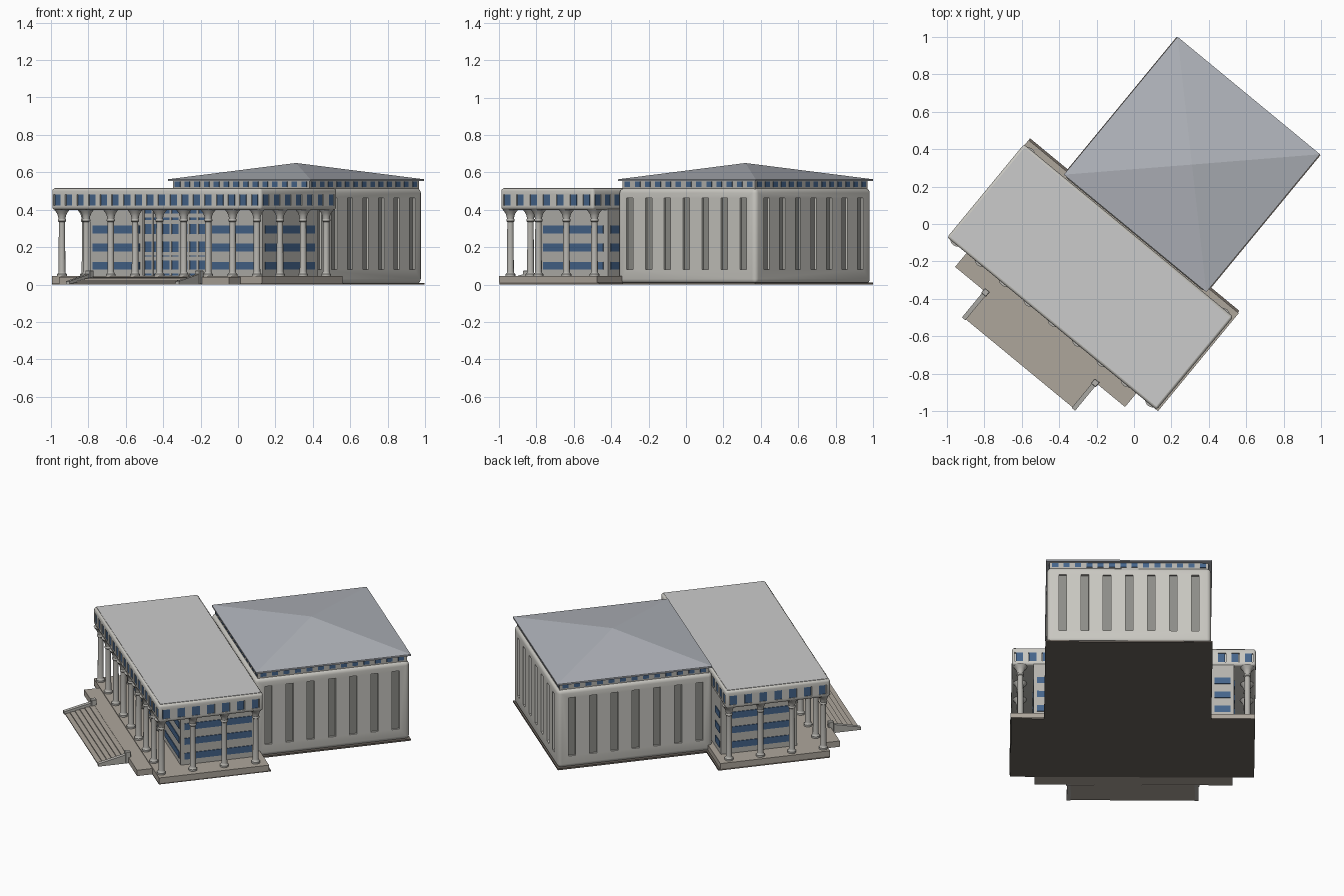
import bpy, bmesh, math
from mathutils import Matrix, Vector

if "Cube" in bpy.data.objects:
    bpy.data.objects.remove(bpy.data.objects["Cube"])

# Built in the building's own axes (u along the front, v front to back), then turned
TURN = Matrix.Rotation(math.radians(-39.5), 4, 'Z')


def material(name, r, g, b):
    m = bpy.data.materials.new(name)
    m.diffuse_color = (r, g, b, 1)
    m.use_nodes = True
    m.node_tree.nodes["Principled BSDF"].inputs["Base Color"].default_value = m.diffuse_color
    return m


STONE = material("light_stone", .58, .57, .53)
WALL = material("wall_grey", .46, .45, .42)
SLIT = material("slit_grey", .27, .27, .25)
ROOF = material("flat_roof", .52, .54, .53)
HIP = material("hip_roof", .44, .46, .50)
PAVE = material("paving", .42, .38, .33)
BASE = material("base_dark", .15, .13, .11)
GLASS = material("window_blue", .06, .13, .26)


def finish(bm, name, mat):
    me = bpy.data.meshes.new(name)
    bmesh.ops.recalc_face_normals(bm, faces=bm.faces)
    bm.to_mesh(me)
    bm.free()
    ob = bpy.data.objects.new(name, me)
    bpy.context.collection.objects.link(ob)
    me.materials.append(mat)
    return ob


def boxes(name, mat, items, bevel=0, segments=3):
    """One object from boxes given as (u0, u1, v0, v1, z0, z1)."""
    bm = bmesh.new()
    for a, b, c, d, e, f in items:
        mx = Matrix.Translation(((a + b) / 2, (c + d) / 2, (e + f) / 2)) @ \
            Matrix.Diagonal((b - a, d - c, f - e, 1))
        bmesh.ops.create_cube(bm, size=1, matrix=mx)
    if bevel:
        bmesh.ops.bevel(bm, geom=bm.edges[:], offset=bevel, segments=segments,
                        affect='EDGES', profile=.5)
    return finish(bm, name, mat)


def spread(lo, hi, n):
    step = (hi - lo) / n
    return [lo + step * (i + .5) for i in range(n)]


def ring(u0, u1, v0, v1, z0, z1, nu, nv, w, depth, front=True):
    """Thin boxes spaced along the sides of a rectangle."""
    out = []
    for u in spread(u0, u1, nu):
        for v in ([v0, v1] if front else [v1]):
            out.append((u - w / 2, u + w / 2, v - depth, v + depth, z0, z1))
    for v in spread(v0, v1, nv):
        for u in (u0, u1):
            out.append((u - depth, u + depth, v - w / 2, v + w / 2, z0, z1))
    return out


def prism(name, mat, profile, spans):
    """Extrude a (v, z) profile along u over each span."""
    bm = bmesh.new()
    for a, b in spans:
        f = bm.faces.new([bm.verts.new((a, v, z)) for v, z in profile])
        r = bmesh.ops.extrude_face_region(bm, geom=[f])
        vs = [g for g in r['geom'] if isinstance(g, bmesh.types.BMVert)]
        bmesh.ops.translate(bm, verts=vs, vec=(b - a, 0, 0))
    return finish(bm, name, mat)


def cut(ob, cutter):
    m = ob.modifiers.new("recess", 'BOOLEAN')
    m.operation, m.solver, m.object = 'DIFFERENCE', 'EXACT', cutter
    dg = bpy.context.evaluated_depsgraph_get()
    me = bpy.data.meshes.new_from_object(ob.evaluated_get(dg))
    ob.modifiers.clear()
    ob.data = me
    bpy.data.objects.remove(cutter)


# Base plates, podium and porch
boxes("base_plate", BASE, [(-.72, .73, -.69, 0, 0, .01), (-.46, .535, -.01, .918, 0, .01)])
boxes("podium", PAVE, [(-.72, .735, -.69, -.012, .01, .045)])
boxes("porch", PAVE, [(-.592, .585, -.785, -.688, .002, .04)])

# Front stairs with sloped cheeks and posts
N = 6
steps = [(-.965, 0)]
for i in range(N):
    z = .038 * (i + 1) / N
    steps += [(-.965 + .18 * i / N, z), (-.965 + .18 * (i + 1) / N, z)]
steps.append((-.785, 0))
prism("front_stairs", PAVE, steps, [(-.37, .37)])
prism("stair_cheeks", WALL, [(-.97, 0), (-.97, .018), (-.785, .06), (-.785, 0)],
      [(-.392, -.368), (.368, .392)])
boxes("stair_posts", WALL, [(s * .38 - .017, s * .38 + .017, -.804, -.77, .002, .075)
                            for s in (-1, 1)], .003, 1)

# Inner block behind the colonnade
boxes("inner_block", WALL, [(-.596, .596, -.519, -.05, .04, .42)])
bands = []
for z in (.08, .177, .273):
    for s in (-1, 1):
        a, b = sorted((s * .25, s * .575))
        bands.append((a, b, -.523, -.515, z, z + .042))
        bands.append((s * .596 - .004, s * .596 + .004, -.495, -.08, z, z + .042))
        a, b = sorted((s * .48, s * .575))
        bands.append((a, b, -.055, -.046, z, z + .042))
boxes("window_bands", GLASS, bands)
boxes("entrance_glazing", GLASS, [(-.22, .22, -.524, -.515, .05, .40)])
boxes("glazing_bars", WALL,
      [(u - .006, u + .006, -.53, -.52, .05, .40) for u in spread(-.25, .25, 8)] +
      [(-.225, .225, -.529, -.52, z, z + .02) for z in (.06, .13, .155, .23, .25, .325, .36)])

# Upper storey with its window row and flat roof
gallery = boxes("upper_storey", STONE, [(-.725, .725, -.69, -.045, .40, .515)], .015)
win = (-.725, .725, -.69, -.045, .422, .482, 18, 7, .048)
cut(gallery, boxes("cutter", STONE, ring(*win, .012)))
boxes("upper_windows", GLASS, ring(-.717, .717, -.682, -.053, .42, .484, 18, 7, .05, .004))
boxes("flat_roof", ROOF, [(-.712, .712, -.677, -.058, .51, .517)])

# Colonnade: turned columns with flared capitals
profile = [(.0, .043), (.026, .043), (.026, .056), (.02, .062), (.018, .07), (.017, .335),
           (.022, .34), (.022, .347), (.019, .352), (.021, .366), (.027, .382),
           (.038, .396), (.042, .402), (0, .402)]
spots = [(-.675 + 1.35 * i / 8, -.66) for i in range(9)]
spots += [(s * .675, -.66 + .194 * i) for s in (-1, 1) for i in (1, 2, 3)]
bm = bmesh.new()
SIDES = 16
for u, v in spots:
    rings = []
    for r, z in profile[1:-1]:
        rings.append([bm.verts.new((u + r * math.cos(math.tau * k / SIDES),
                                    v + r * math.sin(math.tau * k / SIDES), z))
                      for k in range(SIDES)])
    for lo, hi in zip(rings, rings[1:]):
        for k in range(SIDES):
            j = (k + 1) % SIDES
            bm.faces.new((lo[k], lo[j], hi[j], hi[k]))
    bm.faces.new(rings[0][::-1])
    bm.faces.new(rings[-1])
columns = finish(bm, "columns", WALL)

# Rear hall with recessed vertical slits
HU0, HU1, HV0, HV1 = -.45, .525, -.04, .915
hall = boxes("hall_walls", STONE, [(HU0, HU1, HV0, HV1, .005, .515)], .025, 4)
pu, pv = (HU0 + HU1) / 2, .435


def slits(off, w, depth, z0, z1):
    h = .131 * 3.5
    out = [(u - w / 2, u + w / 2, HV1 - off - depth, HV1 - off + depth, z0, z1)
           for u in spread(pu - h, pu + h, 7)]
    for s, u in ((-1, HU0), (1, HU1)):
        c = u - s * off
        out += [(c - depth, c + depth, v - w / 2, v + w / 2, z0, z1)
                for v in spread(pv - h, pv + h, 7)]
    return out


cut(hall, boxes("cutter", STONE, slits(0, .045, .016, .08, .462)))
boxes("slit_panels", SLIT, slits(.016, .047, .003, .079, .463))

# Clerestory and shallow hip roof
boxes("clerestory", WALL, [(-.435, .51, -.02, .90, .51, .56)])
boxes("clerestory_windows", GLASS, ring(-.435, .51, -.02, .90, .522, .55, 14, 13, .036, .003))
bm = bmesh.new()
eave = [(-.457, -.035), (.53, -.035), (.53, .92), (-.457, .92)]
low = [bm.verts.new((u, v, .553)) for u, v in eave]
top = [bm.verts.new((u, v, .563)) for u, v in eave]
apex = bm.verts.new((.037, .442, .65))
bm.faces.new(low[::-1])
for i in range(4):
    j = (i + 1) % 4
    bm.faces.new((low[i], low[j], top[j], top[i]))
    bm.faces.new((top[i], top[j], apex))
finish(bm, "hip_roof", HIP)

# Turn the whole building and smooth the rounded parts
for ob in bpy.context.collection.objects:
    ob.data.transform(TURN)
for ob in (columns, gallery, hall):
    bpy.ops.object.select_all(action='DESELECT')
    bpy.context.view_layer.objects.active = ob
    ob.select_set(True)
    bpy.ops.object.shade_smooth_by_angle(angle=math.radians(35))
